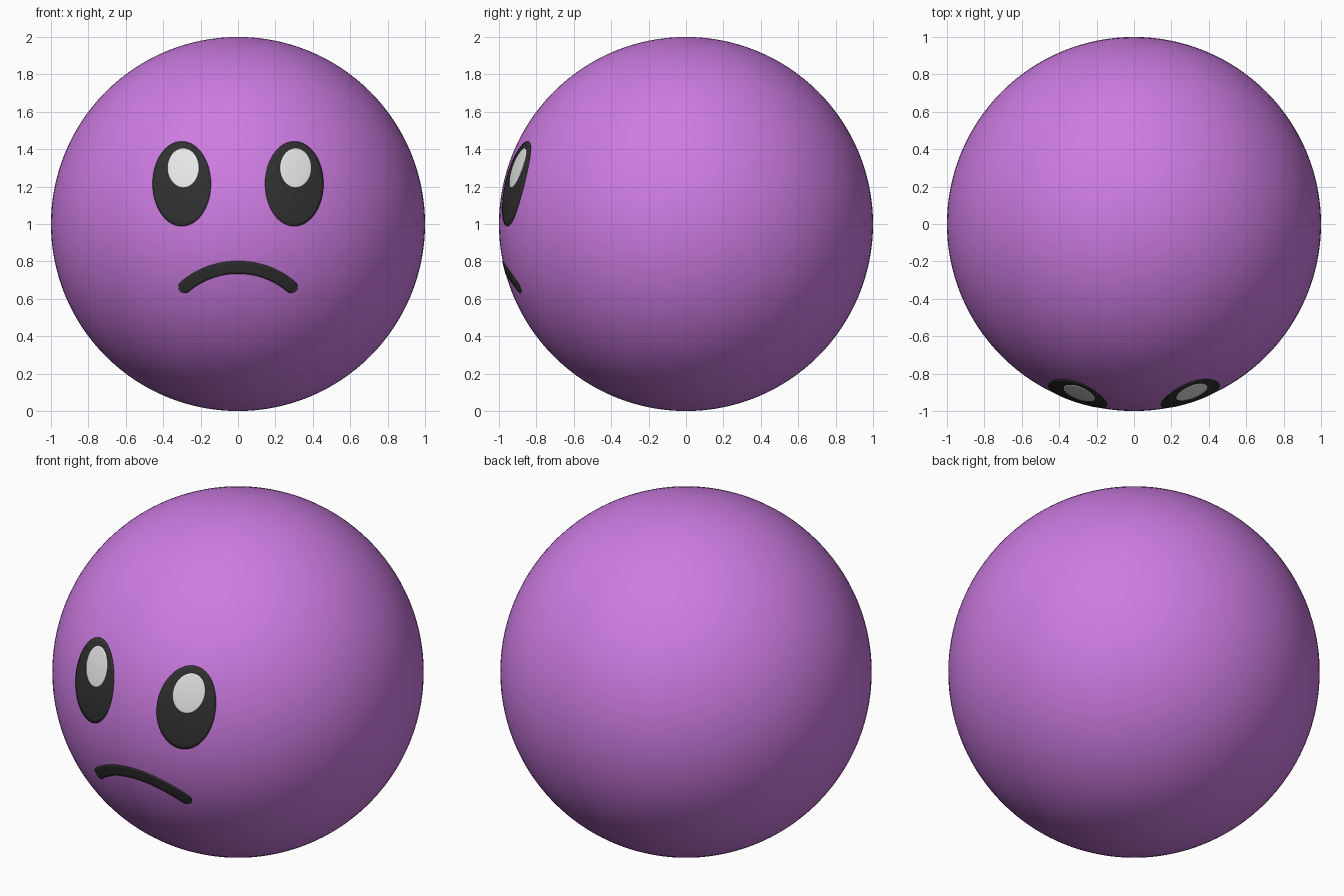
import bpy
import bmesh
from math import sin, cos, pi, sqrt, asin

if "Cube" in bpy.data.objects:
    bpy.data.objects.remove(bpy.data.objects["Cube"])

CENTRE_Z = 1.0


def material(name, rgb):
    mat = bpy.data.materials.new(name)
    mat.use_nodes = True
    colour = (*rgb, 1.0)
    mat.diffuse_color = colour
    mat.node_tree.nodes["Principled BSDF"].inputs["Base Color"].default_value = colour
    return mat


purple = material("purple", (0.61, 0.2, 0.76))
black = material("soft_black", (0.03, 0.03, 0.03))
white = material("off_white", (0.8, 0.8, 0.8))


def plate(name, rows, lift, mat, closed):
    """Thin plate: rows of flat (x, z) points pressed onto the front of the ball."""
    bm = bmesh.new()
    radius = 1 + lift
    grid = [[bm.verts.new((x, -sqrt(radius ** 2 - x * x - (z - CENTRE_Z) ** 2), z))
             for x, z in row] for row in rows]
    for a, b in zip(grid, grid[1:]):
        count = len(a)
        for i in range(count if closed else count - 1):
            j = (i + 1) % count
            bm.faces.new((a[i], a[j], b[j], b[i]))
    if closed:
        bm.faces.new(grid[-1])
    bmesh.ops.remove_doubles(bm, verts=bm.verts, dist=0.00001)
    bmesh.ops.recalc_face_normals(bm, faces=bm.faces)
    # Turn the whole plate outwards if it came out facing the ball
    if sum(f.normal.y * f.calc_area() for f in bm.faces) > 0:
        bmesh.ops.reverse_faces(bm, faces=bm.faces)
    mesh = bpy.data.meshes.new(name)
    bm.to_mesh(mesh)
    bm.free()
    mesh.materials.append(mat)
    mesh.shade_smooth()
    obj = bpy.data.objects.new(name, mesh)
    bpy.context.collection.objects.link(obj)
    rim = obj.modifiers.new("thickness", "SOLIDIFY")
    rim.thickness = lift + 0.002
    rim.offset = -1


def oval(name, cx, cz, rx, rz, lift, mat, rings=12, sides=64):
    rows = []
    for k in range(rings, 0, -1):
        s = k / rings
        rows.append([(cx + s * rx * cos(2 * pi * i / sides),
                      cz + s * rz * sin(2 * pi * i / sides)) for i in range(sides)])
    plate(name, rows, lift, mat, True)


def arc_stroke(name, top, half_width, height, pen, lift, mat, steps=80, across=6):
    """Round-ended brush stroke along a circular arc, highest in the middle."""
    radius = (half_width ** 2 + height ** 2) / (2 * height)
    end = radius * asin(half_width / radius)
    rows = []
    for k in range(steps + 1):
        # Cosine spacing packs the stations towards the round ends
        s = -(end + pen) * cos(pi * k / steps)
        past = max(0, abs(s) - end)
        w = sqrt(max(0, pen ** 2 - past ** 2))
        row = []
        for i in range(across + 1):
            r = radius + w * (2 * i / across - 1)
            row.append((r * sin(s / radius), top - radius + r * cos(s / radius)))
        rows.append(row)
    plate(name, rows, lift, mat, False)


# Ball body
bpy.ops.mesh.primitive_uv_sphere_add(segments=128, ring_count=64, radius=1,
                                     location=(0, 0, CENTRE_Z))
body = bpy.context.object
body.name = "ball_body"
body.data.materials.append(purple)
bpy.ops.object.shade_smooth()

# Eyes with highlights, both highlights leaning the same way
for side, sign in (("left", 1), ("right", -1)):
    oval(side + "_eye", sign * 0.301, 1.215, 0.156, 0.227, 0.002, black)
    oval(side + "_eye_highlight", sign * 0.301 + 0.008, 1.3, 0.084, 0.106, 0.004, white)

# Frowning mouth
arc_stroke("mouth", 0.768, 0.285, 0.104, 0.034, 0.002, black)
